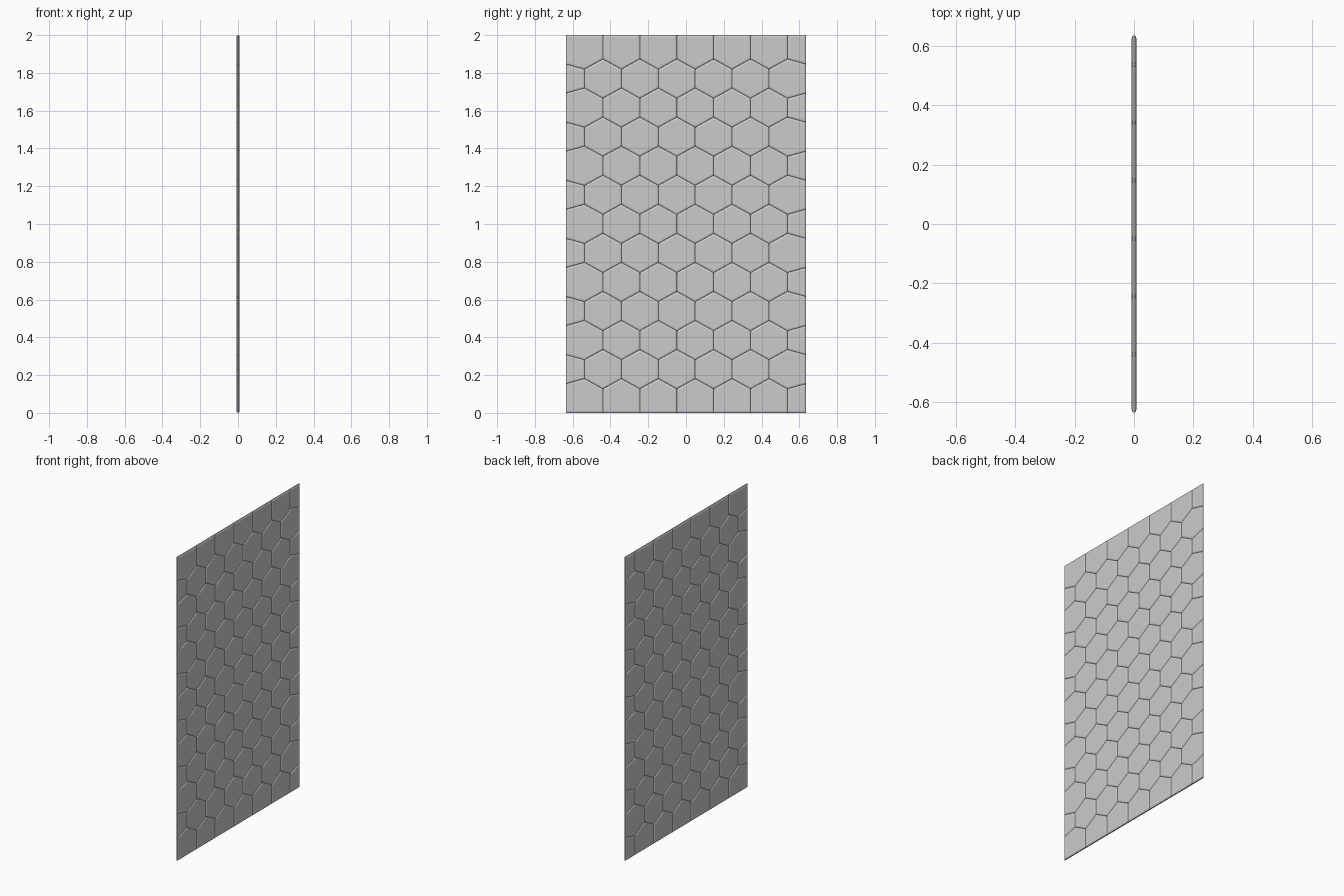
import bpy, bmesh

if "Cube" in bpy.data.objects:
    bpy.data.objects.remove(bpy.data.objects["Cube"])

HALF_W, HEIGHT = 0.635, 2.0
COLS, ROWS = 13, 13              # half-cell columns, cell rows
RIM, FULL = 0.003, 0.008         # half thickness in the grooves / on the tile faces
dy, dz = 2 * HALF_W / COLS, HEIGHT / ROWS


def point(j, k):
    """Honeycomb node: straight on the outer border, zigzag inside."""
    zig = 0.0
    if 0 < j < COLS and 0 < k < ROWS:
        zig = -0.027 if (j + k - 1) % 2 == 0 else 0.027
    return -HALF_W + j * dy, k * dz + zig


bm = bmesh.new()
tiles = []
for side in (-1, 1):
    nodes = {}
    for k in range(ROWS + 1):
        for j in range(COLS + 1):
            y, z = point(j, k)
            nodes[j, k] = bm.verts.new((side * RIM, y, z))
    # Each row is split into cells, shifted by half a cell every other row
    for r in range(ROWS):
        first = 2 if r % 2 == 0 else 1
        cuts = sorted({0, COLS, *range(first, COLS, 2)})
        for a, b in zip(cuts, cuts[1:]):
            loop = [nodes[j, r] for j in range(a, b + 1)]
            loop += [nodes[j, r + 1] for j in range(b, a - 1, -1)]
            if side < 0:
                loop.reverse()
            tiles.append(bm.faces.new(loop))

# Thin outer rim joining front and back
border = [e for e in bm.edges if e.is_boundary]
bmesh.ops.bridge_loops(bm, edges=border)
bmesh.ops.recalc_face_normals(bm, faces=bm.faces)

# Bevelled raised tiles, leaving grooves between them
for width, rise in ((0.003, 0.6), (0.006, 0.4)):
    bmesh.ops.inset_individual(bm, faces=tiles, thickness=width,
                               depth=(FULL - RIM) * rise, use_even_offset=True)

mesh = bpy.data.meshes.new("hexagon_panel")
bm.to_mesh(mesh)
bm.free()
panel = bpy.data.objects.new("hexagon_panel", mesh)
bpy.context.collection.objects.link(panel)
